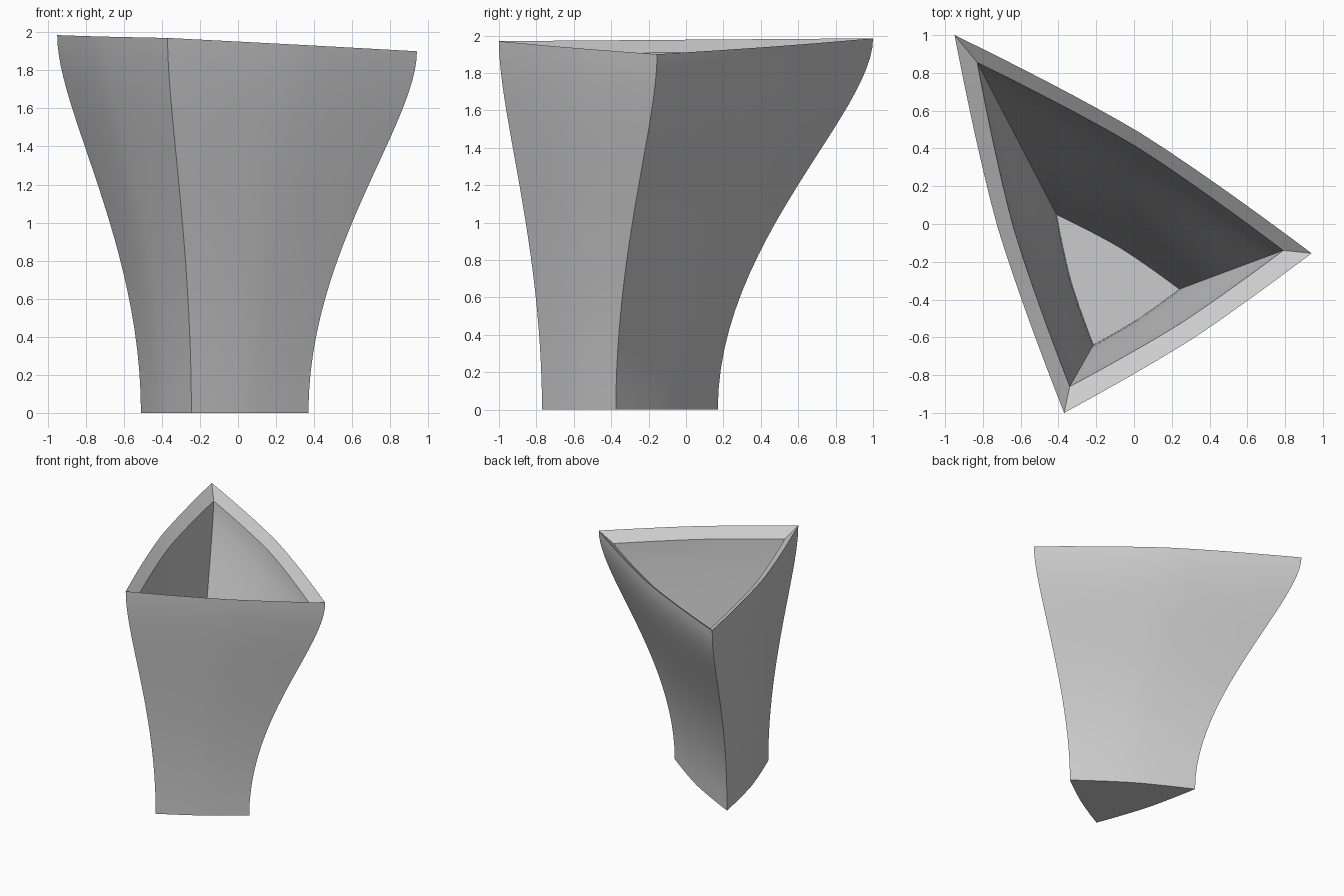
import bpy, bmesh
from mathutils import Vector

cube = bpy.data.objects.get("Cube")
if cube:
    bpy.data.objects.remove(cube, do_unlink=True)

# Corner positions, listed back, left, front
OUTER_LOW = [(-0.51, 0.17), (0.37, -0.375), (-0.245, -0.77)]
OUTER_TOP = [(-0.95, 1.0), (0.94, -0.155), (-0.37, -1.0)]
INNER_LOW = [(-0.41, 0.05), (0.24, -0.345), (-0.215, -0.64)]
INNER_TOP = [(-0.83, 0.855), (0.79, -0.14), (-0.34, -0.86)]
RIM_Z = [1.985, 1.90, 1.97]
BULGE = [0.032, 0.025, 0.031]
SIDE_STEPS = 16
ROWS = 24
FLOOR_T, LIP_T = 0.075, 0.945


def flare(t):
    return t * t * (3 - 2 * t)


def rise(t):
    # Height along the S-shaped profile, both ends vertical
    u = 1 - t
    return 3 * u * u * t * 0.45 + 3 * u * t * t * 0.8 + t ** 3


def ring(bm, low, top, blend, height):
    # Three-cornered ring with gently bowed sides
    corners = []
    for a, b, z in zip(low, top, RIM_Z):
        p = Vector(a).lerp(Vector(b), blend)
        corners.append(Vector((p.x, p.y, z * height)))
    verts = []
    for i in range(3):
        a, b = corners[i], corners[(i + 1) % 3]
        d = b - a
        outward = Vector((-d.y, d.x, 0)) * BULGE[i]
        for k in range(SIDE_STEPS):
            s = k / SIDE_STEPS
            bow = 1 - abs(2 * s - 1) ** 1.5
            verts.append(bm.verts.new(a + d * s + outward * bow))
    return verts


bm = bmesh.new()

# Outer wall from the base to the rim
rings = []
for r in range(ROWS + 1):
    t = r / ROWS
    rings.append(ring(bm, OUTER_LOW, OUTER_TOP, flare(t), rise(t)))

# Sloping lip, then the inner wall down to the floor
f0, f1 = flare(FLOOR_T), flare(LIP_T)
for r in range(ROWS + 1):
    t = LIP_T + (FLOOR_T - LIP_T) * r / ROWS
    blend = (flare(t) - f0) / (f1 - f0)
    rings.append(ring(bm, INNER_LOW, INNER_TOP, blend, rise(t)))

for lower, upper in zip(rings, rings[1:]):
    n = len(lower)
    for i in range(n):
        j = (i + 1) % n
        bm.faces.new((lower[i], lower[j], upper[j], upper[i]))

# Base and inner floor
bm.faces.new(rings[0])
bm.faces.new(rings[-1])
bmesh.ops.recalc_face_normals(bm, faces=bm.faces)

mesh = bpy.data.meshes.new("vase")
bm.to_mesh(mesh)
bm.free()
vase = bpy.data.objects.new("vase", mesh)
bpy.context.collection.objects.link(vase)

# Plain grey material
color = (0.6, 0.6, 0.6, 1)
grey = bpy.data.materials.new("light grey")
grey.use_nodes = True
grey.diffuse_color = color
grey.node_tree.nodes["Principled BSDF"].inputs["Base Color"].default_value = color
mesh.materials.append(grey)

bpy.ops.object.select_all(action="DESELECT")
vase.select_set(True)
bpy.context.view_layer.objects.active = vase
bpy.ops.object.shade_smooth_by_angle(angle=0.5)
